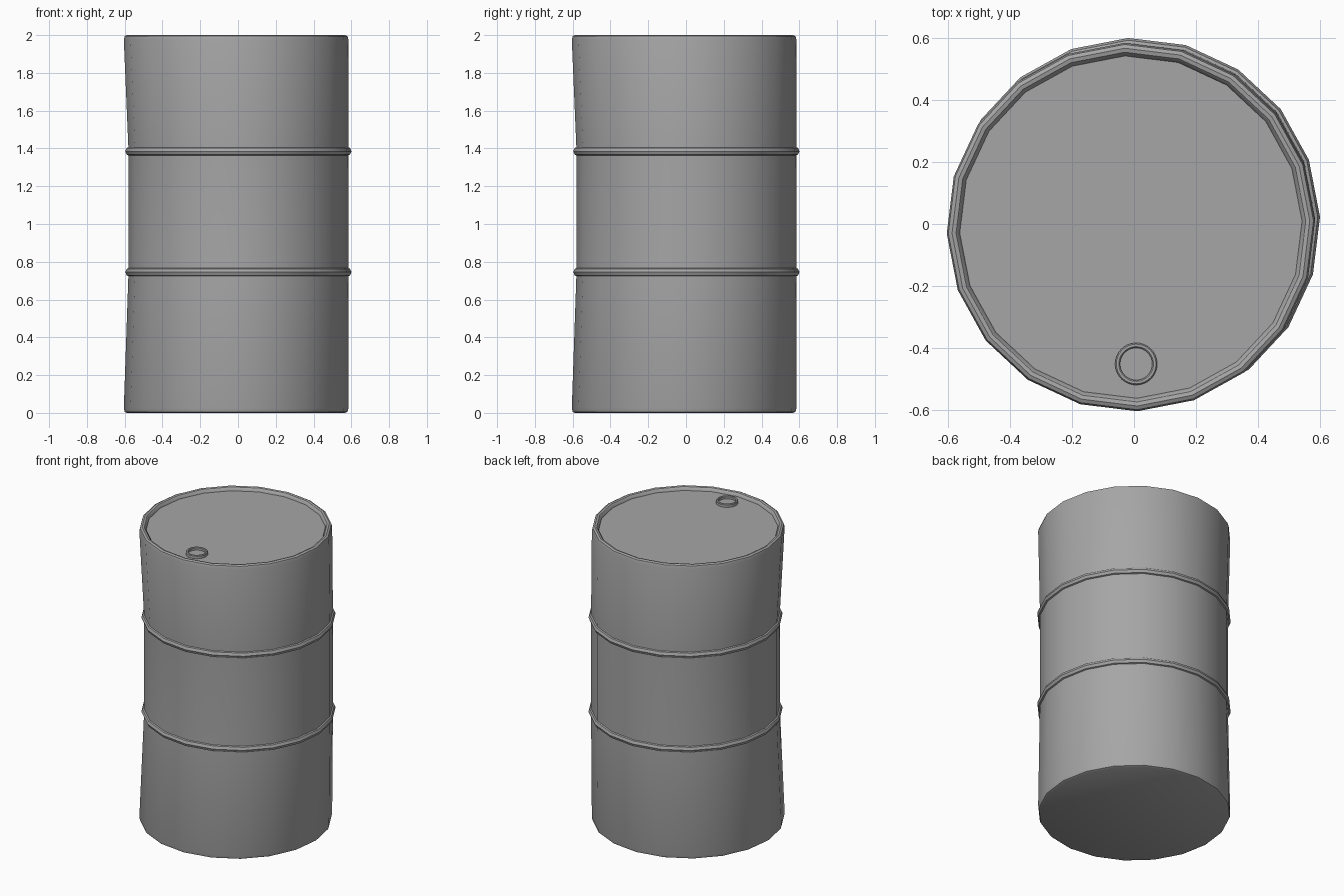
import bpy
import bmesh
import math

if "Cube" in bpy.data.objects:
    bpy.data.objects.remove(bpy.data.objects["Cube"], do_unlink=True)

steel = bpy.data.materials.new("grey steel")
steel.use_nodes = True
colour = (0.38, 0.38, 0.38, 1)
steel.diffuse_color = colour
steel.node_tree.nodes["Principled BSDF"].inputs["Base Color"].default_value = colour


def lathe(name, profile, sides=20, centre=(0, 0), closed=False):
    """Turn (radius, height, sideways shift) points round a vertical axis."""
    bm = bmesh.new()
    rings = []
    for radius, height, shift in profile:
        ring = []
        for i in range(sides):
            a = math.tau * i / sides + math.radians(2)
            ring.append(bm.verts.new((centre[0] + shift + radius * math.cos(a),
                                      centre[1] + shift + radius * math.sin(a), height)))
        rings.append(ring)
    pairs = list(zip(rings, rings[1:]))
    if closed:
        pairs.append((rings[-1], rings[0]))
    else:
        bm.faces.new(rings[0])
        bm.faces.new(rings[-1])
    for low, high in pairs:
        for i in range(sides):
            j = (i + 1) % sides
            bm.faces.new((low[i], low[j], high[j], high[i]))
    bmesh.ops.recalc_face_normals(bm, faces=bm.faces)
    mesh = bpy.data.meshes.new(name)
    bm.to_mesh(mesh)
    bm.free()
    mesh.materials.append(steel)
    obj = bpy.data.objects.new(name, mesh)
    bpy.context.collection.objects.link(obj)
    bpy.ops.object.select_all(action="DESELECT")
    obj.select_set(True)
    bpy.context.view_layer.objects.active = obj
    bpy.ops.object.shade_smooth_by_angle(angle=math.radians(35))
    return obj


# Shell with slightly flared ends, rolled rim and recessed lid
END = -0.01
lathe("drum_shell", [
    (0.578, 0, END), (0.59, 0.006, END), (0.595, 0.025, END),
    (0.583, 0.72, 0.002), (0.583, 1.41, 0.002),
    (0.595, 1.975, END), (0.59, 1.994, END), (0.578, 2, END),
    (0.565, 1.997, END), (0.556, 1.987, END), (0.553, 1.976, END),
])

# Rolling hoops
for name, z in (("lower_hoop", 0.745), ("upper_hoop", 1.385)):
    section = [(0.574 + 0.025 * math.cos(math.tau * k / 8),
                z + 0.025 * math.sin(math.tau * k / 8), 0.002) for k in range(8)]
    lathe(name, section, closed=True)

# Filler bung: a short collar with a sunken plug
lathe("filler_bung", [
    (0.068, 1.97, 0), (0.068, 1.993, 0), (0.064, 1.997, 0),
    (0.056, 1.997, 0), (0.052, 1.993, 0), (0.052, 1.979, 0),
], sides=32, centre=(0.007, -0.452))
